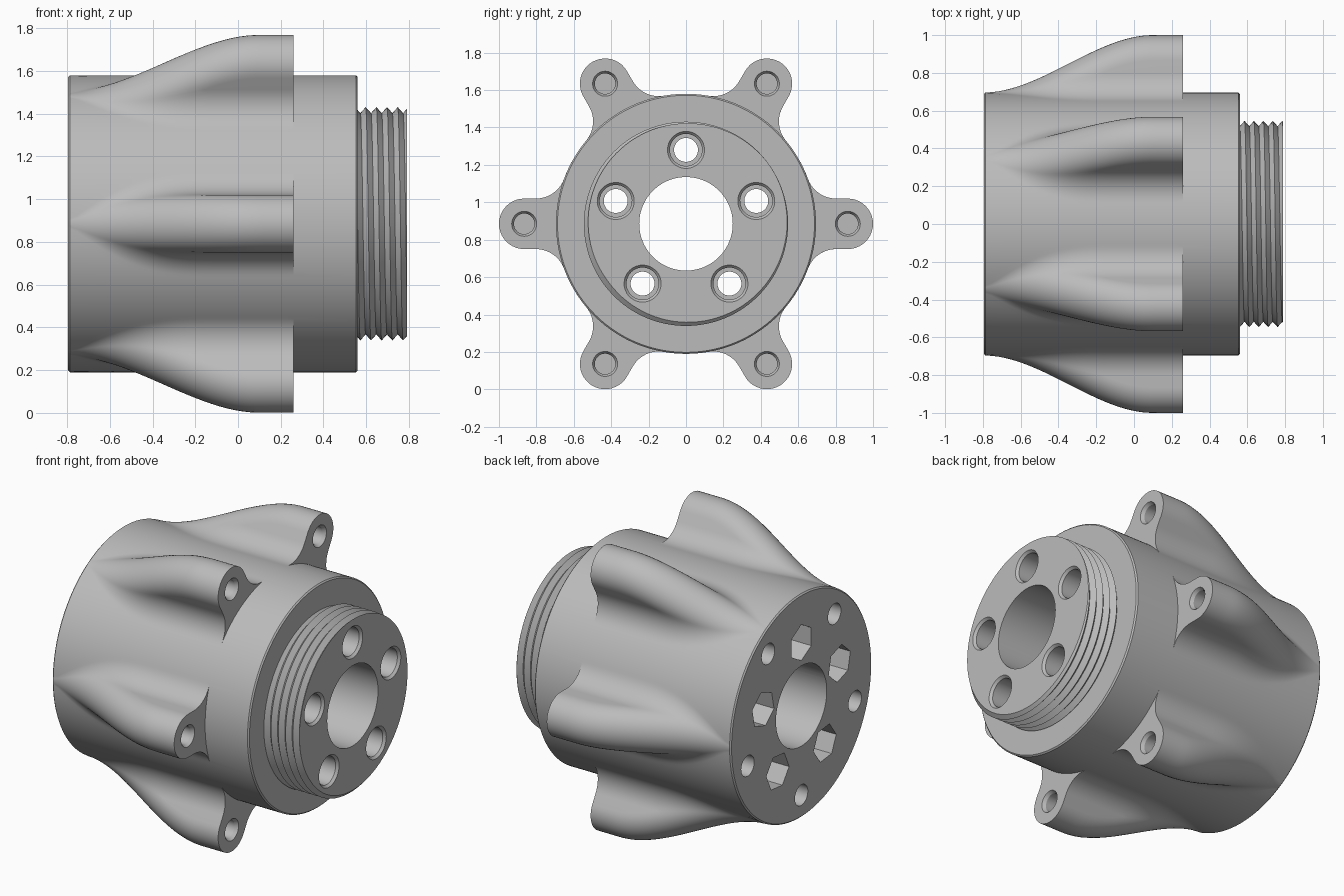
import bpy, bmesh, math
from math import sin, cos, pi, sqrt, atan2

if "Cube" in bpy.data.objects:
    bpy.data.objects.remove(bpy.data.objects["Cube"])

CZ = 0.885                      # height of the main axis (parallel to x)
R, W, F = 0.695, 0.135, 0.16    # body radius, lug half width, lug fillet
X0, XL, XS, XE = -0.795, 0.26, 0.56, 0.79   # back, lug face, shoulder, thread end

metal = bpy.data.materials.new("plain_grey")
metal.diffuse_color = (0.5, 0.5, 0.5, 1)
metal.use_nodes = True
metal.node_tree.nodes["Principled BSDF"].inputs["Base Color"].default_value = metal.diffuse_color


def finish(bm, name):
    bmesh.ops.remove_doubles(bm, verts=bm.verts, dist=1e-5)
    bmesh.ops.recalc_face_normals(bm, faces=bm.faces)
    me = bpy.data.meshes.new(name)
    bm.to_mesh(me)
    bm.free()
    me.materials.append(metal)
    ob = bpy.data.objects.new(name, me)
    bpy.context.collection.objects.link(ob)
    return ob


def loft(bm, rings, caps=True):
    """Skin closed rings of (x, y, z) points."""
    vs = [[bm.verts.new(p) for p in ring] for ring in rings]
    n = len(vs[0])
    for a, b in zip(vs, vs[1:]):
        for i in range(n):
            j = (i + 1) % n
            bm.faces.new((a[i], a[j], b[j], b[i]))
    if caps:
        bm.faces.new(vs[0])
        bm.faces.new(vs[-1])


def peg(bm, stations, dist=0.0, ang=0.0, n=32):
    """Stepped round or hexagonal cutter along x; stations are (x, radius)."""
    cy, cz = dist * cos(ang), CZ + dist * sin(ang)
    loft(bm, [[(x, cy + r * cos(ang + 2 * pi * i / n), cz + r * sin(ang + 2 * pi * i / n))
               for i in range(n)] for x, r in stations])


def half_section(c):
    """Half of a lug sector: round tip centred at c, fillet, then body arc to 30 degrees."""
    u = sqrt((R + F) ** 2 - (W + F) ** 2)
    v = W + F
    if c < u:                   # fillet meets the round tip instead of the straight flank
        u = ((R + F) ** 2 + c * c - (W + F) ** 2) / (2 * c)
        v = sqrt(max((R + F) ** 2 - u * u, 1e-8))
    end = min(pi / 2, atan2(v, u - c))
    pts = [(c + W * cos(end * i / 10), W * sin(end * i / 10)) for i in range(11)]
    a0, a1 = end + pi, atan2(v, u) + pi
    for i in range(11):
        a = a0 + (a1 - a0) * i / 10
        pts.append((u + F * cos(a), v + F * sin(a)))
    b = atan2(v, u)
    for i in range(1, 9):
        a = b + (pi / 6 - b) * i / 8
        pts.append((R * cos(a), R * sin(a)))
    return pts


def section(c):
    """Six mirrored lug sectors around the axis."""
    h = half_section(c)
    sector = [(p, -q) for p, q in h[:0:-1]] + h[:-1]
    return [(p * cos(k * pi / 3) - q * sin(k * pi / 3), p * sin(k * pi / 3) + q * cos(k * pi / 3))
            for k in range(6) for p, q in sector]


def lug_centre(x):
    t = min(1, (x - X0) / (0.1 - X0))
    s = t * t * (3 - 2 * t)
    return R - W + 0.001 + (0.865 - R + W - 0.001) * s


# Main body: swelling lugs at the back, plain collar and thread core at the front
def place(x, sec, radius=None):
    out = []
    for p, q in sec:
        k = radius / math.hypot(p, q) if radius else 1
        out.append((x, p * k, CZ + q * k))
    return out


bm = bmesh.new()
full = section(0.865)
rings = [place(X0, section(lug_centre(X0)), R - 0.008)]
steps = 30
for i in range(steps + 1):
    x = X0 + 0.008 + (XL - X0 - 0.008) * i / steps
    rings.append(place(x, section(lug_centre(x))))
for x, r in ((XL, R), (XS - 0.008, R), (XS, R - 0.008), (XS, 0.5), (XE, 0.5)):
    rings.append(place(x, full, r))
loft(bm, rings)
body = finish(bm, "hub_body")

# Cutters: bore, hex pockets, blind back holes and lug holes
bm = bmesh.new()
peg(bm, [(-1, 0.25), (1, 0.25)], n=96)
for k in range(5):
    a = pi / 2 + k * 2 * pi / 5
    peg(bm, [(-1, 0.112), (-0.5, 0.112)], 0.395, a, 6)
    peg(bm, [(-1, 0.064), (-0.45, 0.064)], 0.555, a + pi)
for k in range(6):
    peg(bm, [(-0.1, 0.055), (0.24, 0.055), (0.27, 0.073), (0.3, 0.073)], 0.865, k * pi / 3)
cut_a = finish(bm, "pocket_cutter")

# Cutters: stepped bolt holes from the threaded end
bm = bmesh.new()
for k in range(5):
    peg(bm, [(-0.9, 0.064), (0.1, 0.064), (0.1, 0.086), (0.775, 0.086),
             (0.8, 0.108), (0.9, 0.108)], 0.395, pi / 2 + k * 2 * pi / 5)
cut_b = finish(bm, "bolt_hole_cutter")

bpy.context.view_layer.objects.active = body
for cutter in (cut_a, cut_b):
    m = body.modifiers.new("holes", 'BOOLEAN')
    m.operation, m.solver, m.object = 'DIFFERENCE', 'EXACT', cutter
    bpy.ops.object.modifier_apply(modifier=m.name)
    bpy.data.objects.remove(cutter)

# Thread: helical ridges clamped between the shoulder and the end face
bm = bmesh.new()
P, N, RO, RI = 0.05, 96, 0.546, 0.518
rows = range(-2, 2 * int((XE - XS) / P) + 4)


def thread_point(k, i):
    x = min(max(XS + (k / 2 + i / N) * P, XS), XE)
    f = ((x - XS) / P - i / N) % 1
    r = RI + (RO - RI) * (1 - abs(2 * f - 1))
    a = 2 * pi * i / N
    return x, r, a


def add(x, r, a):
    return bm.verts.new((x, r * cos(a), CZ + r * sin(a)))


for i in range(N):
    for k in rows:
        quad = [thread_point(k, i), thread_point(k, i + 1),
                thread_point(k + 1, i + 1), thread_point(k + 1, i)]
        if max(q[0] for q in quad) - min(q[0] for q in quad) > 1e-6:
            bm.faces.new([add(*q) for q in quad])
    a, b = thread_point(99, i), thread_point(99, i + 1)     # end rim
    bm.faces.new([add(*a), add(*b), add(XE, 0.5, b[2]), add(XE, 0.5, a[2])])
thread = finish(bm, "screw_thread")

# Smooth shading with crisp edges
for ob, ang in ((body, 30), (thread, 30)):
    bpy.ops.object.select_all(action='DESELECT')
    ob.select_set(True)
    bpy.context.view_layer.objects.active = ob
    bpy.ops.object.shade_smooth_by_angle(angle=math.radians(ang))
